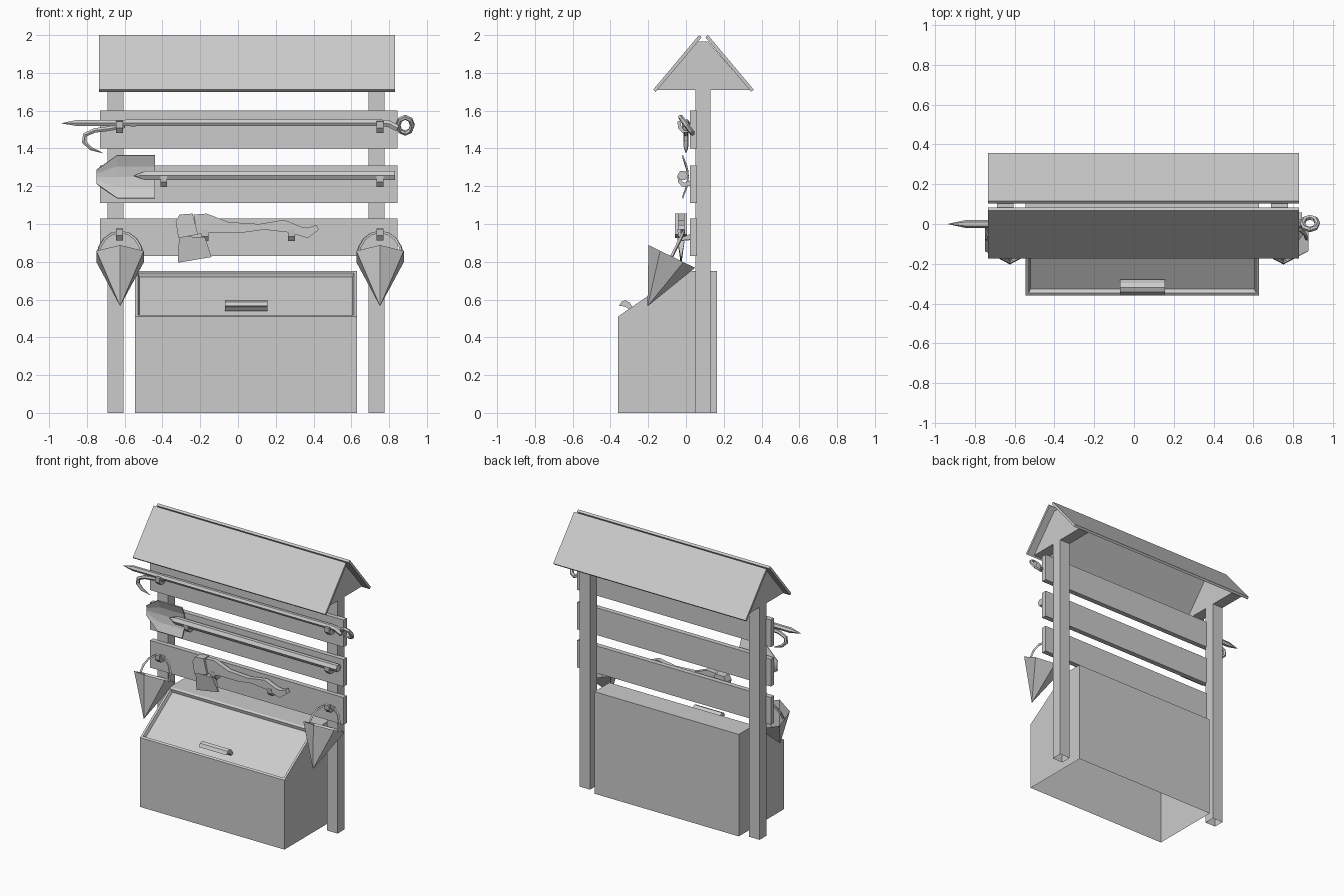
import bpy, bmesh, math
from mathutils import Vector, Matrix

if "Cube" in bpy.data.objects:
    bpy.data.objects.remove(bpy.data.objects["Cube"])


def finish(name, bm):
    bmesh.ops.recalc_face_normals(bm, faces=bm.faces)
    me = bpy.data.meshes.new(name)
    bm.to_mesh(me)
    bm.free()
    ob = bpy.data.objects.new(name, me)
    bpy.context.collection.objects.link(ob)
    return ob


def prism_bm(pts, axis, lo, hi):
    """Extrude a profile: axis x takes (y, z) points, axis y takes (x, z)."""
    bm = bmesh.new()
    put = (lambda p, t: (t, p[0], p[1])) if axis == 'x' else (lambda p, t: (p[0], t, p[1]))
    f = bm.faces.new([bm.verts.new(put(p, lo)) for p in pts])
    r = bmesh.ops.extrude_face_region(bm, geom=[f])
    d = Vector((hi - lo, 0, 0)) if axis == 'x' else Vector((0, hi - lo, 0))
    bmesh.ops.translate(bm, vec=d, verts=[v for v in r['geom'] if isinstance(v, bmesh.types.BMVert)])
    bmesh.ops.recalc_face_normals(bm, faces=bm.faces)
    bm.normal_update()
    return bm


def prism(name, pts, axis, lo, hi):
    return finish(name, prism_bm(pts, axis, lo, hi))


def open_bottom(bm):
    low = [f for f in bm.faces if f.normal.z < -0.9 and f.calc_center_median().z < 0.01]
    bmesh.ops.delete(bm, geom=low, context='FACES_ONLY')


def rod(name, pts, radius, closed=False, sides=6):
    """Faceted tube along points (x, y, z, radius scale)."""
    cu = bpy.data.curves.new(name, 'CURVE')
    cu.dimensions = '3D'
    cu.bevel_depth = radius
    cu.bevel_resolution = (sides - 4) // 2
    cu.use_fill_caps = True
    sp = cu.splines.new('POLY')
    sp.points.add(len(pts) - 1)
    for q, p in zip(sp.points, pts):
        q.co = (p[0], p[1], p[2], 1)
        q.radius = p[3] if len(p) > 3 else 1
    sp.use_cyclic_u = closed
    sp.use_smooth = False
    ob = bpy.data.objects.new(name, cu)
    bpy.context.collection.objects.link(ob)
    bpy.ops.object.select_all(action='DESELECT')
    ob.select_set(True)
    bpy.context.view_layer.objects.active = ob
    bpy.ops.object.convert(target='MESH')
    return bpy.context.object


# Posts with roof gables
for side, x in (("left", -0.69), ("right", 0.69)):
    bm = prism_bm([(0.05, 0), (0.13, 0), (0.13, 1.71), (0.34, 1.71), (0.115, 1.967),
                   (0.065, 1.967), (-0.155, 1.71), (0.05, 1.71)], 'x', x, x + 0.085)
    open_bottom(bm)
    finish(side + "_post", bm)

# Roof slabs
slab = [(-0.173, 1.712), (-0.16, 1.70), (0.082, 1.988), (0.069, 2.0)]
prism("front_roof", slab, 'x', -0.735, 0.83)
prism("back_roof", [(0.185 - y, z) for y, z in slab], 'x', -0.735, 0.83)

# Backing boards
for i, z in enumerate((0.83, 1.11, 1.40)):
    prism(f"board_{i}", [(-0.73, z), (0.845, z), (0.845, z + 0.2), (-0.73, z + 0.2)], 'y', 0.02, 0.057)

# Sand box with recessed sloping lid
bm = prism_bm([(-0.36, 0), (0.165, 0), (0.165, 0.75), (-0.01, 0.75), (-0.36, 0.51)], 'x', -0.545, 0.63)
open_bottom(bm)
lid = [f for f in bm.faces if f.normal.z > 0.2 and f.normal.y < -0.2]
bmesh.ops.inset_region(bm, faces=lid, thickness=0.022)
bmesh.ops.inset_region(bm, faces=lid, thickness=0.012, depth=-0.022)
finish("sand_box", bm)
prism("lid_handle", [(-0.355, 0.565), (-0.342, 0.588), (-0.32, 0.597), (-0.297, 0.583), (-0.278, 0.552),
                     (-0.298, 0.54), (-0.312, 0.557), (-0.335, 0.565)], 'x', -0.07, 0.155)

# Hooks
hook = [(0.025, 0.0), (0.025, -0.03), (-0.02, -0.035), (-0.042, -0.01), (-0.045, 0.025),
        (-0.028, 0.027), (-0.025, 0.0), (-0.01, -0.015)]
for i, (x, z) in enumerate([(-0.627, 1.518), (0.752, 1.518), (-0.393, 1.232), (0.752, 1.232),
                            (-0.175, 0.945), (0.283, 0.945), (-0.627, 0.948), (0.752, 0.948)]):
    prism(f"hook_{i}", [(y, z + h) for y, h in hook], 'x', x - 0.018, x + 0.018)

# Cone buckets, tilted on their handles
for side, x in (("left", -0.624), ("right", 0.752)):
    M = Matrix.Translation((x, -0.075, 0.828)) @ Matrix.Rotation(-math.radians(26), 4, 'X')
    bm = bmesh.new()
    tip = bm.verts.new((0, 0, -0.293))
    rim = [bm.verts.new((0.145 * math.sin(a), -0.137 * math.cos(a), 0))
           for a in (k * math.pi / 3 for k in range(6))]
    for k in range(6):
        bm.faces.new((rim[k], rim[(k + 1) % 6], tip))
    top = bm.faces.new(rim)
    bmesh.ops.inset_region(bm, faces=[top], thickness=0.012)
    inner = bmesh.ops.poke(bm, faces=[top])['verts'][0]
    inner.co.z = -0.26
    bm.transform(M)
    finish(side + "_bucket", bm)
    arc = [(0.117 * math.cos(a), 0, 0.145 * math.sin(a)) for a in (k * math.pi / 8 for k in range(9))]
    rod(side + "_bucket_handle", [tuple(M @ Vector(p)) for p in arc], 0.009, sides=4)

# Boat hook: pole, spike, barb and end ring
rod("pole", [(-0.56, 0, 1.535), (0.76, 0, 1.535), (0.80, 0, 1.53), (0.845, 0, 1.507)], 0.02)
rod("pole_spike", [(-0.935, 0, 1.533, 0.05), (-0.85, 0, 1.535, 0.9), (-0.62, 0, 1.535, 0.9),
                   (-0.54, 0, 1.535, 1)], 0.021)
rod("pole_barb", [(-0.60, 0, 1.52), (-0.68, 0, 1.505), (-0.76, 0, 1.495), (-0.81, 0, 1.472),
                  (-0.815, 0, 1.435), (-0.78, 0, 1.40, 0.8), (-0.715, 0, 1.375, 0.1)], 0.014)
rod("pole_ring", [(0.885 + 0.038 * math.cos(a), 0.003 + 0.031 * math.sin(a), 1.523 - 0.042 * math.sin(a))
                  for a in (k * math.pi / 4 for k in range(8))], 0.014, closed=True)

# Shovel: arched blade and shaft
bm = bmesh.new()
cols = []
for x, half in ((-0.75, 0.038), (-0.64, 0.115), (-0.44, 0.115)):
    cols.append([bm.verts.new((x, 0.015 - 0.03 * (t * half / 0.115) ** 2, 1.25 + t * half))
                 for t in (-1, -0.5, 0, 0.5, 1)])
for a, b in zip(cols, cols[1:]):
    for k in range(4):
        bm.faces.new((a[k], a[k + 1], b[k + 1], b[k]))
blade = finish("shovel_blade", bm)
blade.modifiers.new("thickness", 'SOLIDIFY').thickness = 0.008
rod("shovel_shaft", [(-0.55, -0.01, 1.255, 0.05), (-0.49, -0.018, 1.256, 1), (0.83, -0.018, 1.256, 1)], 0.028)

# Axe: curved handle, poll block and flared wedge blade
prism("axe_handle", [(-0.235, 1.05), (-0.165, 1.055), (-0.05, 1.01), (0.11, 1.0), (0.245, 1.022),
                     (0.335, 0.985), (0.37, 0.98), (0.415, 0.995), (0.428, 0.97), (0.37, 0.925),
                     (0.27, 0.955), (0.14, 0.97), (0.03, 0.955), (-0.12, 0.955), (-0.215, 0.945)],
      'y', -0.043, -0.008)
prism("axe_head", [(-0.33, 1.012), (-0.31, 1.05), (-0.24, 1.055), (-0.212, 0.945), (-0.315, 0.925)],
      'y', -0.058, 0.005)
bm = prism_bm([(-0.312, 0.935), (-0.318, 0.795), (-0.14, 0.825), (-0.175, 0.93)], 'y', -0.048, -0.004)
for v in bm.verts:
    if v.co.z < 0.85:
        v.co.y = -0.026 + (v.co.y + 0.026) * 0.12
finish("axe_blade", bm)
